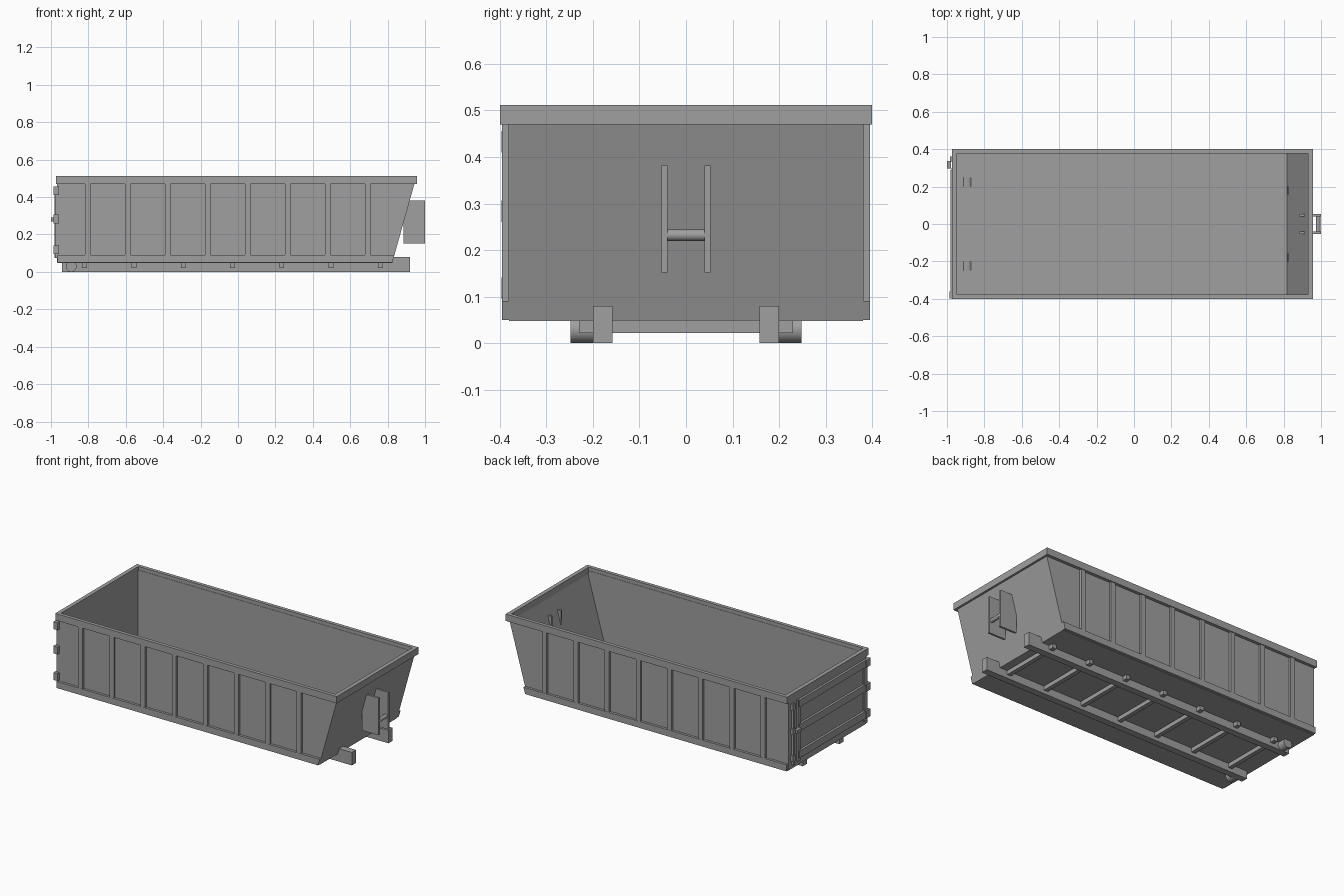
import bpy, bmesh, math
from mathutils import Matrix

if "Cube" in bpy.data.objects:
    bpy.data.objects.remove(bpy.data.objects["Cube"])

grey = bpy.data.materials.new("painted steel grey")
grey.diffuse_color = (0.35, 0.35, 0.35, 1)
grey.use_nodes = True
grey.node_tree.nodes["Principled BSDF"].inputs["Base Color"].default_value = grey.diffuse_color


def finish(name, bm):
    bmesh.ops.recalc_face_normals(bm, faces=bm.faces)
    me = bpy.data.meshes.new(name)
    bm.to_mesh(me)
    bm.free()
    me.materials.append(grey)
    ob = bpy.data.objects.new(name, me)
    bpy.context.collection.objects.link(ob)
    return ob


def prism(name, pts, y0, y1):
    """Extrude an xz outline from y0 to y1."""
    bm = bmesh.new()
    a = [bm.verts.new((x, y0, z)) for x, z in pts]
    b = [bm.verts.new((x, y1, z)) for x, z in pts]
    bm.faces.new(a)
    bm.faces.new(b[::-1])
    for i in range(len(a)):
        j = (i + 1) % len(a)
        bm.faces.new((a[i], b[i], b[j], a[j]))
    return finish(name, bm)


def box(name, x0, x1, y0, y1, z0, z1):
    return prism(name, [(x0, z0), (x1, z0), (x1, z1), (x0, z1)], y0, y1)


def cylinder_y(name, x, z, r, y0, y1, seg=32):
    bm = bmesh.new()
    m = Matrix.Translation((x, (y0 + y1) / 2, z)) @ Matrix.Rotation(math.pi / 2, 4, 'X')
    bmesh.ops.create_cone(bm, cap_ends=True, segments=seg, radius1=r, radius2=r,
                          depth=abs(y1 - y0), matrix=m)
    for f in bm.faces:
        f.smooth = len(f.verts) == 4
    for e in bm.edges:
        e.smooth = all(len(f.verts) == 4 for f in e.link_faces)
    return finish(name, bm)


def slope(z):
    """Outer x of the sloping end wall at height z."""
    return 0.825 + (z - 0.05) * 0.118 / 0.42


REAR = -0.965

# Tub: floor, sloping end and side sheets
box("floor", REAR, 0.825, -0.38, 0.38, 0.047, 0.05)
prism("sloping_end_wall", [(slope(.047), .047), (slope(.49), .49),
                           (slope(.49) - .008, .49), (slope(.047) - .008, .047)], -0.38, 0.38)
for s, side in ((-1, "near"), (1, "far")):
    prism(side + "_side_wall", [(REAR, .05), (slope(.05), .05), (slope(.49), .49), (REAR, .49)],
          s * 0.376, s * 0.381)
    prism(side + "_bottom_rail", [(REAR, .05), (slope(.05), .05), (slope(.09), .09), (REAR, .09)],
          s * 0.378, s * 0.396)
    # Vertical side ribs
    for i in range(8):
        x = -0.803 + i * 0.2137
        box(f"{side}_side_rib_{i}", x - .015, x + .015, s * 0.38, s * 0.395, .09, .47)

# Rim frame around the top
bm = bmesh.new()
loops = []
for x0, x1, y in ((-.972, .956, .4), (-.947, .931, .378)):
    for z in (.47, .512):
        loops.append([bm.verts.new(p) for p in ((x0, -y, z), (x1, -y, z), (x1, y, z), (x0, y, z))])
ob, ot, ib, it = loops
for p, q in ((ob, ot), (ot, it), (it, ib), (ib, ob)):
    for i in range(4):
        j = (i + 1) % 4
        bm.faces.new((p[i], p[j], q[j], q[i]))
finish("top_rim", bm)

# Rear door with horizontal bars and hinges
box("rear_door", REAR - .003, -0.95, -0.381, 0.381, .05, .475)
box("door_hinge_post", -0.976, -0.967, -0.38, -0.35, .075, .455)
box("door_latch_post", -0.976, -0.967, 0.275, 0.30, .075, .455)
for i, z in enumerate((.118, .283, .433)):
    box(f"door_bar_{i}", -0.982, -0.966, -0.37, 0.29, z - .022, z + .022)
    box(f"door_hinge_{i}", -0.986, -0.957, -0.397, -0.36, z - .023, z + .023)
    box(f"door_catch_{i}", -0.985, -0.966, 0.335, 0.36, z - .018, z + .018)
cyl_rod = box("latch_rod", -0.982, -0.97, 0.34, 0.352, .075, .455)
box("latch_handle", -1.0, -0.978, 0.297, 0.337, .27, .29)

# Underframe: long rails, raised rail noses and rollers
for s, side in ((-1, "near"), (1, "far")):
    prism(side + "_skid_rail", [(-.94, 0), (.92, 0), (.92, .08), (.822, .08), (.822, .048),
                                (-.94, .048)], s * 0.158, s * 0.2)
    cylinder_y(side + "_roller", -0.892, 0.029, 0.029, s * 0.2, s * 0.248)

# Cross members under the floor
for i in range(7):
    x = -0.82 + i * 0.2635
    box(f"cross_member_{i}", x - .013, x + .013, -0.23, 0.23, .022, .048)

# Lifting hook: two plates and a bar
for s, side in ((-1, "near"), (1, "far")):
    box(side + "_hook_plate", .886, 1.0, s * 0.04, s * 0.053, .152, .382)
cylinder_y("hook_bar", 0.985, 0.232, 0.0125, -0.04, 0.04, 24)
